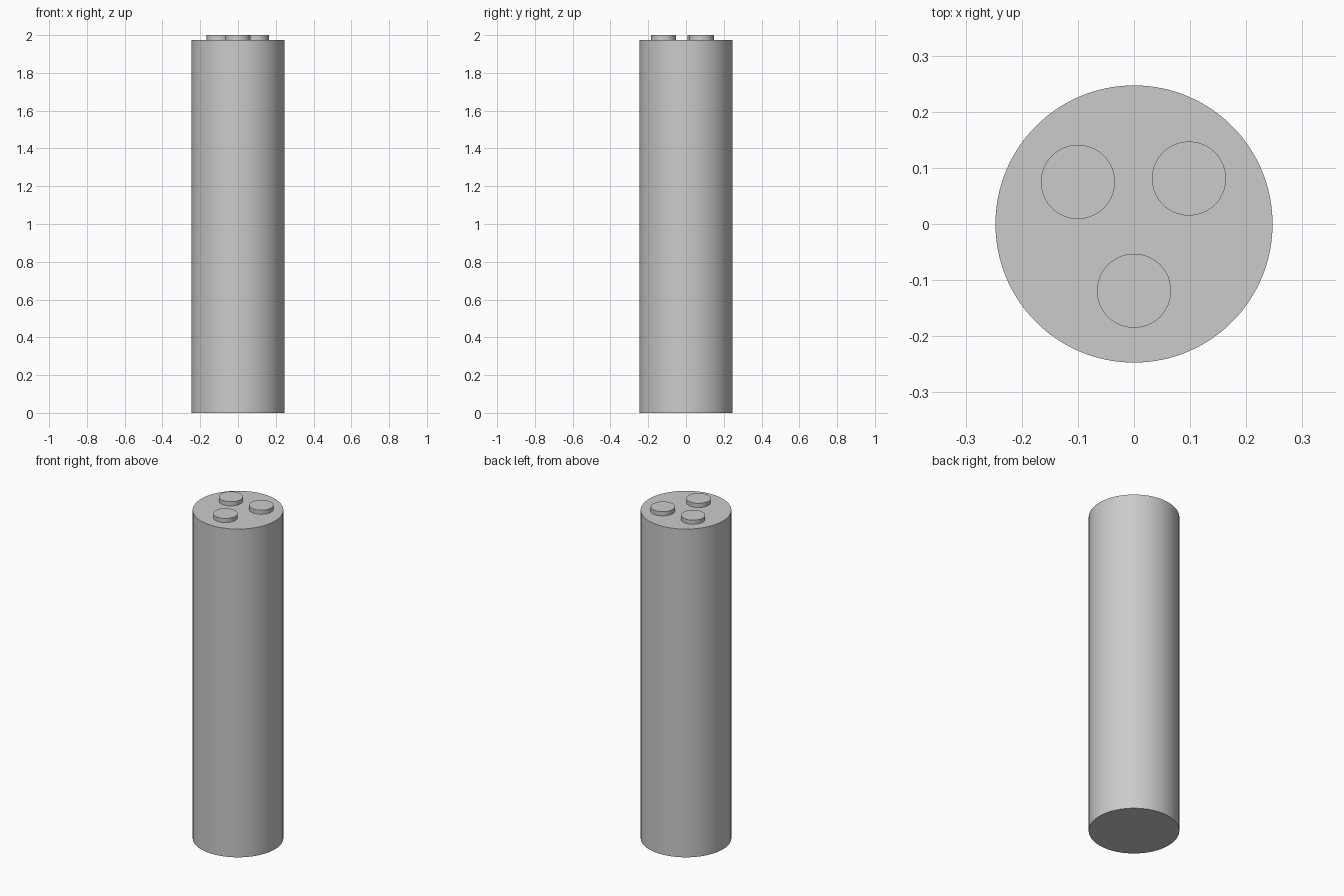
import bpy

cube = bpy.data.objects.get("Cube")
if cube:
    bpy.data.objects.remove(cube, do_unlink=True)

# Single plain grey
grey = bpy.data.materials.new("plain_grey")
grey.use_nodes = True
colour = (0.6, 0.6, 0.6, 1)
grey.diffuse_color = colour
grey.node_tree.nodes["Principled BSDF"].inputs["Base Color"].default_value = colour

BODY_TOP = 1.975
TOP = 2.0


def cylinder(name, radius, x, y, bottom, top, sides):
    bpy.ops.mesh.primitive_cylinder_add(
        vertices=sides, radius=radius, depth=top - bottom,
        location=(x, y, (bottom + top) / 2))
    obj = bpy.context.object
    obj.name = name
    obj.data.materials.append(grey)
    bpy.ops.object.shade_smooth_by_angle()
    return obj


# Tall round body
cylinder("body", 0.247, 0, 0, 0, BODY_TOP, 128)

# Three low round studs on the top face
studs = {
    "front_stud": (0, -0.119),
    "back_left_stud": (0.098, 0.081),
    "back_right_stud": (-0.1, 0.075),
}
for name, (x, y) in studs.items():
    cylinder(name, 0.066, x, y, BODY_TOP, TOP, 64)
